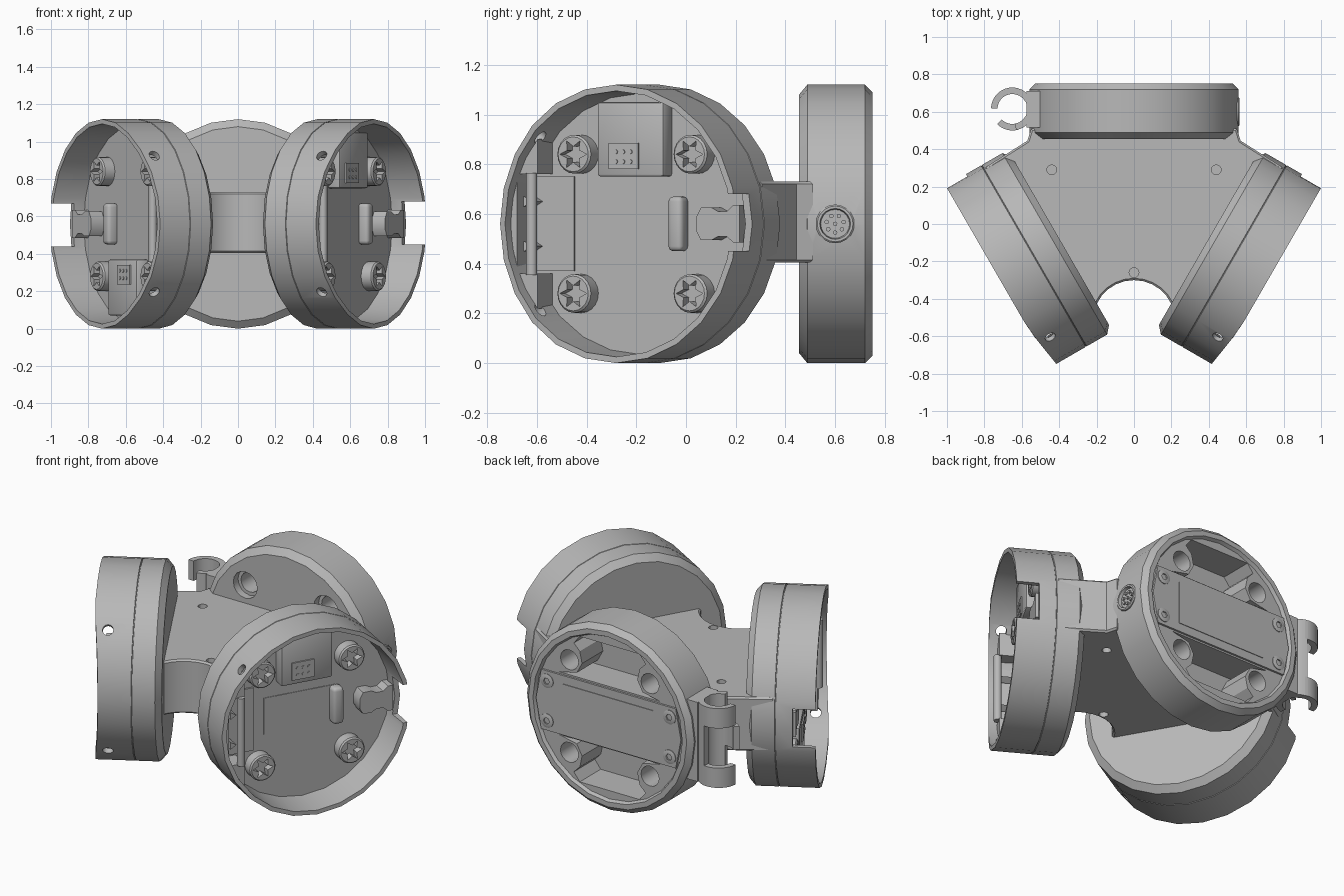
import bpy, bmesh
from math import cos, sin, pi, radians
from mathutils import Matrix, Vector

if "Cube" in bpy.data.objects:
    bpy.data.objects.remove(bpy.data.objects["Cube"])

GREY = (0.48, 0.48, 0.48, 1)
mat = bpy.data.materials.new("light grey")
mat.use_nodes = True
mat.diffuse_color = GREY
mat.node_tree.nodes["Principled BSDF"].inputs["Base Color"].default_value = GREY


def finish(name, bm, M):
    bmesh.ops.recalc_face_normals(bm, faces=bm.faces)
    me = bpy.data.meshes.new(name)
    bm.to_mesh(me)
    bm.free()
    me.materials.append(mat)
    ob = bpy.data.objects.new(name, me)
    bpy.context.collection.objects.link(ob)
    ob.matrix_world = M
    return ob


def prism(name, pts, n0, n1, M):
    """Extrude a flat outline along local z."""
    bm = bmesh.new()
    low = [bm.verts.new((x, y, n0)) for x, y in pts]
    top = [bm.verts.new((x, y, n1)) for x, y in pts]
    bm.faces.new(low)
    bm.faces.new(top)
    for i in range(len(pts)):
        j = (i + 1) % len(pts)
        bm.faces.new((low[i], low[j], top[j], top[i]))
    return finish(name, bm, M)


def lathe(name, profile, M, seg=24, shift=None):
    """Revolve (radius, height) points around local z."""
    bm = bmesh.new()
    rings = []
    for r, h in profile:
        ring = []
        for i in range(seg):
            x, y = r * cos(2 * pi * i / seg), r * sin(2 * pi * i / seg)
            ring.append(bm.verts.new((x, y, shift(x, h) if shift else h)))
        rings.append(ring)
    for a, b in zip(rings, rings[1:]):
        for i in range(seg):
            j = (i + 1) % seg
            bm.faces.new((a[i], a[j], b[j], b[i]))
    bm.faces.new(rings[0])
    bm.faces.new(rings[-1])
    return finish(name, bm, M)


def rect(a0, a1, b0, b1):
    return [(a0, b0), (a1, b0), (a1, b1), (a0, b1)]


def arc(r, cx=0, cy=0, start=0, end=360, n=16):
    full = end - start == 360
    return [(cx + r * cos(radians(start + (end - start) * i / (n if full else n - 1))),
             cy + r * sin(radians(start + (end - start) * i / (n if full else n - 1))))
            for i in range(n)]


def modify(ob, kind, **settings):
    mod = ob.modifiers.new(kind.lower(), kind)
    for key, value in settings.items():
        setattr(mod, key, value)
    bpy.context.view_layer.objects.active = ob
    bpy.ops.object.modifier_apply(modifier=mod.name)


def cut(ob, cutter):
    modify(ob, "BOOLEAN", operation="DIFFERENCE", solver="EXACT", object=cutter)
    bpy.data.objects.remove(cutter)


def frame(t, n, offset):
    """Local x = tangent, y = up, z = outward normal."""
    o = t * offset + Vector((0, 0, 0.56))
    return Matrix(((t.x, 0, n.x, o.x), (t.y, 0, n.y, o.y), (0, 1, 0, o.z), (0, 0, 0, 1)))


def lip(x, h):
    # the lip dips towards its front end
    return h - 0.036 * min(1, max(0, (-0.33 - x) / 0.23)) if h > 0.75 else h


C, S = cos(radians(30)), sin(radians(30))
RIGHT = frame(Vector((S, C, 0)), Vector((C, -S, 0)), 0.12)
FLIP = Matrix.Translation((0, 0, 1.12)) @ Matrix.Diagonal((-1, 1, -1, 1))
BACK = frame(Vector((-1, 0, 0)), Vector((0, 1, 0)), 0)
CORNERS = [(a, b) for a in (-0.27, 0.27) for b in (-0.28, 0.28)]


def cup(side, M):
    shell = lathe(side + "_cup",
                  [(0.52, 0.385), (0.56, 0.42), (0.56, 0.546), (0.556, 0.548), (0.556, 0.55),
                   (0.56, 0.552), (0.56, 0.77), (0.535, 0.77), (0.525, 0.58)], M, 24, lip)
    cut(shell, prism("slot_cutter", rect(0.4, 0.7, -0.11, 0.12), 0.645, 0.9, M))
    for ang in (139, -139):
        R = M @ Matrix.Rotation(radians(ang), 4, "Z") @ Matrix.Translation((0, 0, 0.69))
        cut(shell, prism("hole_cutter", arc(0.03), 0.48, 0.62, R @ Matrix.Rotation(pi / 2, 4, "Y")))

    # four screws with star recesses
    for a, b in CORNERS:
        screw = lathe(side + "_screw", [(0.078, 0.57), (0.078, 0.64), (0.07, 0.648)],
                      M @ Matrix.Translation((a, b, 0)), 20)
        star = [(a + r * cos(k * pi / 6), b + r * sin(k * pi / 6))
                for k in range(12) for r in [(0.062, 0.032)[k % 2]]]
        cut(screw, prism("star_cutter", star, 0.605, 0.7, M))

    # socket block with contact pad
    block = prism(side + "_socket_block", rect(-0.16, 0.15, 0.19, 0.49), 0.57, 0.65, M)
    modify(block, "BEVEL", width=0.012, segments=2)
    prism(side + "_contact_pad", rect(-0.1, 0.036, 0.22, 0.325), 0.64, 0.658, M)
    for i in range(3):
        for j in range(2):
            prism(side + "_contact", arc(0.009, -0.066 + i * 0.034, 0.25 + j * 0.04, n=8),
                  0.65, 0.662, M)

    # centre label plate and grip bar
    prism(side + "_label_plate", rect(-0.235, 0.2, -0.11, 0.11), 0.57, 0.584, M)
    bar = prism(side + "_grip_bar", rect(0.16, 0.226, -0.11, 0.11), 0.57, 0.64, M)
    modify(bar, "BEVEL", width=0.02, segments=3)

    # latch tongue in the slot
    latch = [(0.31, -0.03), (0.33, -0.065), (0.38, -0.065), (0.41, -0.05), (0.45, -0.05),
             (0.48, -0.075), (0.51, -0.075)]
    prism(side + "_latch", latch + [(a, -b) for a, b in reversed(latch)], 0.57, 0.66, M)

    # raised end segment split by a recess, with a tab and a handle
    step = prism(side + "_end_step", arc(0.53, start=140, end=220, n=9), 0.57, 0.7, M)
    cut(step, prism("recess_cutter", rect(-0.5, -0.3, -0.2, 0.2), 0.575, 0.8, M))
    prism(side + "_end_tab", rect(-0.5, -0.3, -0.19, 0.19), 0.57, 0.59, M)
    H = M @ Matrix.Translation((-0.43, 0, 0.705)) @ Matrix.Rotation(pi / 2, 4, "X")
    prism(side + "_handle", arc(0.022, n=12), -0.205, 0.205, H)
    for b in (-0.09, 0.09):
        prism(side + "_handle_pin", arc(0.025, -0.47, b, n=3), 0.58, 0.68, M)


cup("right", RIGHT)
cup("left", FLIP @ RIGHT)

# rear disc with hollow pockets and mounting holes
disc = lathe("rear_disc", [(0.52, 0.455), (0.56, 0.488), (0.56, 0.72), (0.53, 0.75),
                           (0.5, 0.75), (0.49, 0.73)], BACK)
half = [(0.34, 0.19), (0.22, 0.215), (0.185, 0.28), (0.2, 0.35), (0.24, 0.39), (0.2, 0.44)]
for s in (-1, 1):
    pts = [(a, s * b) for a, b in half] + [(-a, s * b) for a, b in reversed(half)]
    cut(disc, prism("pocket_cutter", pts, 0.53, 0.9, BACK))
for a, b in CORNERS:
    cut(disc, prism("bolt_cutter", arc(0.06, a, b), 0.4, 0.9, BACK))
    cut(disc, prism("counterbore_cutter", arc(0.08, a, b), 0.4, 0.5, BACK))

# rear centre plate, panel and screws
prism("rear_plate", [(-0.45, -0.18), (0.45, -0.18), (0.485, 0), (0.45, 0.18), (-0.45, 0.18),
                     (-0.485, 0)], 0.72, 0.742, BACK)
prism("rear_panel", rect(-0.3, 0.3, -0.13, 0.13), 0.73, 0.746, BACK)
for a in (-0.41, 0.41):
    for b in (-0.12, 0.12):
        ring = lathe("rear_screw", [(0.042, 0.73), (0.042, 0.746), (0.03, 0.75)],
                     BACK @ Matrix.Translation((a, b, 0)), 16)
        cut(ring, prism("hex_cutter", arc(0.02, a, b, n=6), 0.735, 0.8, BACK))

# round connector sunk into the rear disc
PORT = Matrix.Translation((0, 0.6, 0.56)) @ Matrix.Rotation(pi / 2, 4, "Y")
cut(disc, prism("port_cutter", arc(0.07, n=20), 0.53, 0.7, PORT))
lathe("connector_ring", [(0.078, 0.52), (0.078, 0.558), (0.072, 0.563), (0.062, 0.563),
                         (0.058, 0.545)], PORT, 20)
for k in range(8):
    r = 0.035 if k else 0
    prism("connector_pin", arc(0.009, r * cos(k * 2 * pi / 7), r * sin(k * 2 * pi / 7), n=8),
          0.54, 0.556, PORT)


# cable clip on the other side of the rear disc
def clip_arc(name, start, end, z0, z1):
    ring = arc(0.115, -0.65, 0.615, start, end, 10) + arc(0.08, -0.65, 0.615, end, start, 10)
    prism(name, ring, z0, z1, Matrix.Identity(4))


I = Matrix.Identity(4)
prism("clip_base", rect(-0.575, -0.46, 0.515, 0.71), 0.32, 0.8, I)
clip_arc("clip_spine", -80, 80, 0.32, 0.8)
for z in (0.32, 0.68):
    clip_arc("clip_rear_prong", 75, 178, z, z + 0.12)
clip_arc("clip_front_prong", -135, -75, 0.49, 0.63)

# central body joining the three discs
edge = [(0.21, -0.57), (0.8, 0.3), (0.57, 0.445), (0.55, 0.51)]
outline = arc(0.22, 0, -0.52, 180, 0, 15) + edge + [(-x, y) for x, y in reversed(edge)]
body = prism("central_body", outline, 0.405, 0.73, I)
modify(body, "BEVEL", width=0.025, segments=1, limit_method="ANGLE", angle_limit=radians(80))
for x, y in ((-0.44, 0.29), (0.44, 0.29), (0, -0.26)):
    for z in (0.37, 0.7):
        cut(body, prism("body_hole_cutter", arc(0.026, x, y, n=12), z, z + 0.065, I))

# smooth the curved walls and keep the edges sharp
bpy.ops.object.select_all(action="DESELECT")
for ob in bpy.context.scene.objects:
    if ob.type == "MESH":
        ob.select_set(True)
        bpy.context.view_layer.objects.active = ob
bpy.ops.object.shade_smooth_by_angle(angle=radians(30))
